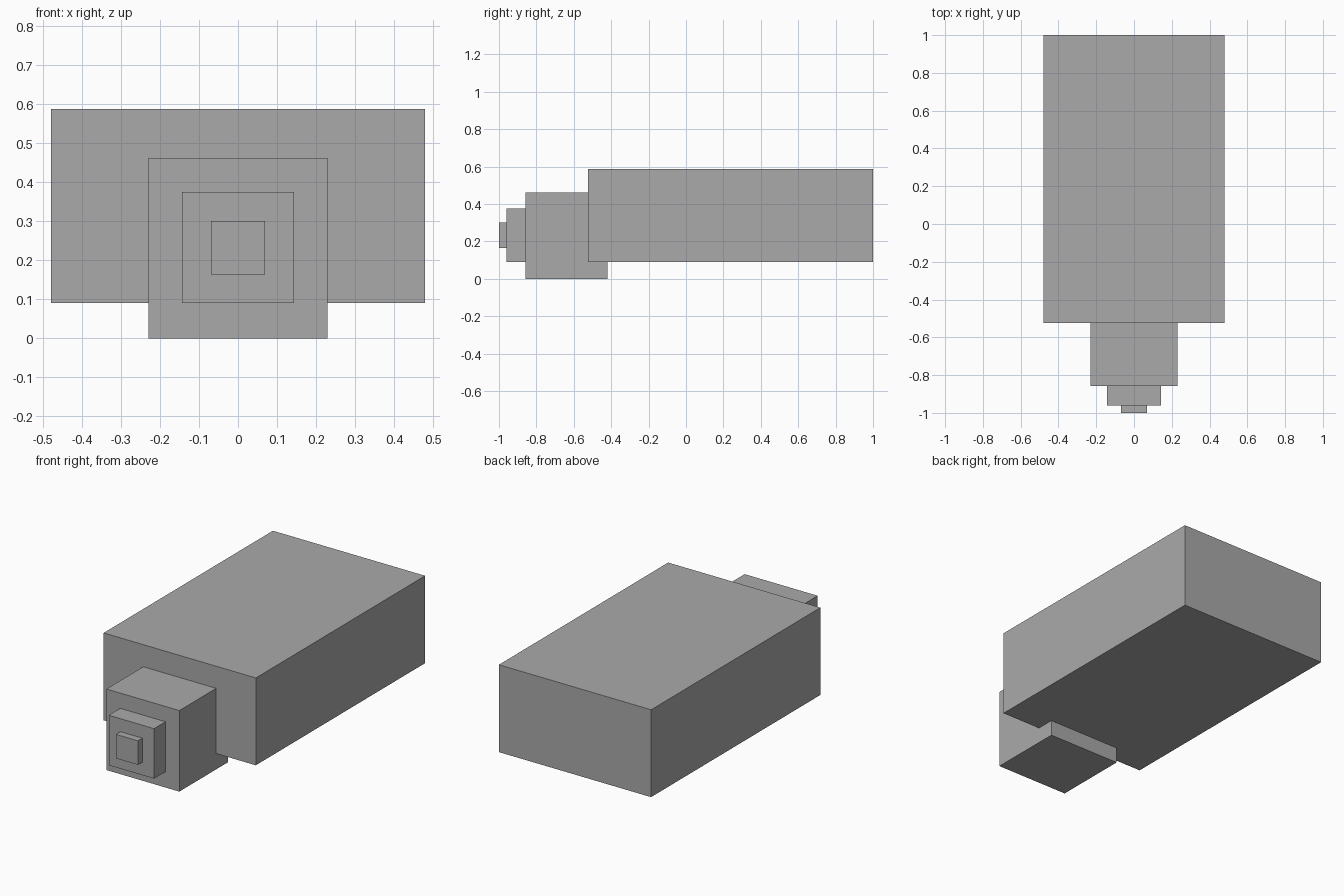
import bpy

if "Cube" in bpy.data.objects:
    bpy.data.objects.remove(bpy.data.objects["Cube"])

grey = bpy.data.materials.new("mid grey")
grey.diffuse_color = (0.4, 0.4, 0.4, 1)
grey.use_nodes = True
grey.node_tree.nodes["Principled BSDF"].inputs["Base Color"].default_value = grey.diffuse_color


def box(name, x, y, z):
    """Box spanning the given (min, max) ranges."""
    spans = (x, y, z)
    bpy.ops.mesh.primitive_cube_add(size=1, location=[(a + b) / 2 for a, b in spans])
    ob = bpy.context.object
    ob.name = name
    ob.scale = [b - a for a, b in spans]
    bpy.ops.object.transform_apply(location=False, rotation=False, scale=True)
    ob.data.materials.append(grey)


# Large main body
box("main_body", (-0.48, 0.48), (-0.525, 1.0), (0.09, 0.588))
# Front housing, reaching under the body
box("front_housing", (-0.23, 0.23), (-0.857, -0.42), (0.0, 0.462))
# Stepped nose
box("nose_step", (-0.143, 0.143), (-0.96, -0.857), (0.09, 0.375))
box("nose_tip", (-0.069, 0.069), (-1.0, -0.96), (0.164, 0.301))
